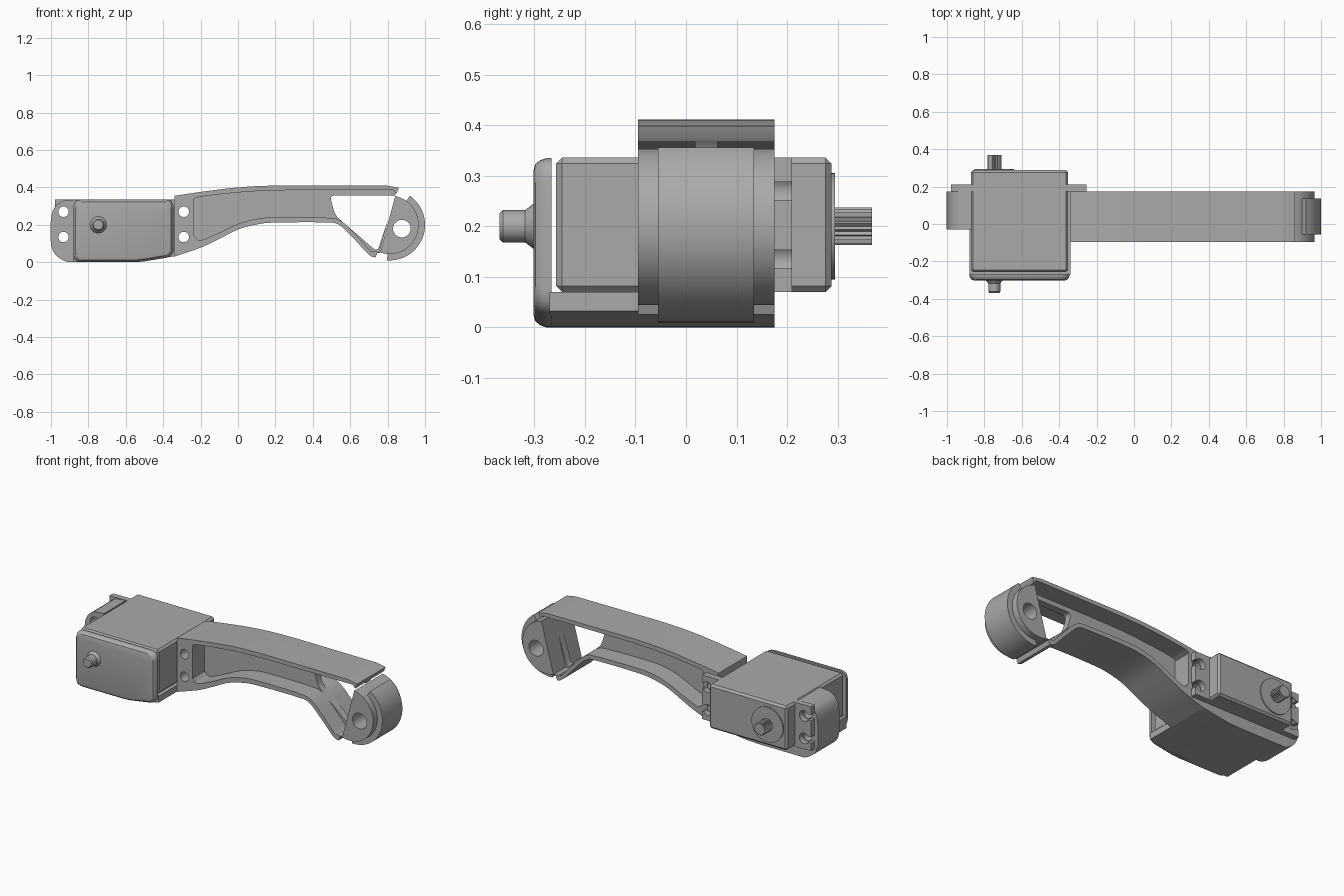
import bpy, bmesh, math
from mathutils import Vector

if "Cube" in bpy.data.objects:
    bpy.data.objects.remove(bpy.data.objects["Cube"], do_unlink=True)

grey = bpy.data.materials.new("plain grey")
grey.use_nodes = True
colour = (0.40, 0.40, 0.40, 1)
grey.diffuse_color = colour
grey.node_tree.nodes["Principled BSDF"].inputs["Base Color"].default_value = colour


def spline(points, steps=6):
    """Smooth curve through the given points."""
    p = [Vector(q) for q in points]
    p = [2 * p[0] - p[1]] + p + [2 * p[-1] - p[-2]]
    out = []
    for a, b, c, d in zip(p, p[1:], p[2:], p[3:]):
        for i in range(steps):
            t = i / steps
            out.append(0.5 * (2 * b + (c - a) * t + (2 * a - 5 * b + 4 * c - d) * t * t
                              + (3 * b - a - 3 * c + d) * t ** 3))
    return [tuple(v) for v in out] + [tuple(points[-1])]


def arc(cx, cz, r, start=0, end=360, n=48):
    count = n if end - start >= 360 else n + 1
    angles = [math.radians(start + (end - start) * i / n) for i in range(count)]
    return [(cx + r * math.cos(a), cz + r * math.sin(a)) for a in angles]


def rounded(points, r, n=5):
    """Polygon with every corner rounded."""
    out = []
    for i, q in enumerate(points):
        c = Vector(q)
        a, b = Vector(points[i - 1]) - c, Vector(points[(i + 1) % len(points)]) - c
        s, e = c + a.normalized() * r, c + b.normalized() * r
        for k in range(n + 1):
            t = k / n
            out.append(tuple(s * (1 - t) ** 2 + c * 2 * t * (1 - t) + e * t * t))
    return out


def loft(name, sections):
    """Solid through a row of (outline, y) sections in the xz plane."""
    bm = bmesh.new()
    rings = [[bm.verts.new((x, y, z)) for x, z in pts] for pts, y in sections]
    for a, b in zip(rings, rings[1:]):
        for i in range(len(a)):
            bm.faces.new((a[i - 1], a[i], b[i], b[i - 1]))
    bm.faces.new(rings[0])
    bm.faces.new(rings[-1])
    bmesh.ops.recalc_face_normals(bm, faces=bm.faces)
    mesh = bpy.data.meshes.new(name)
    bm.to_mesh(mesh)
    bm.free()
    mesh.materials.append(grey)
    ob = bpy.data.objects.new(name, mesh)
    bpy.context.collection.objects.link(ob)
    return ob


def prism(name, pts, y0, y1):
    return loft(name, [(pts, y0), (pts, y1)])


def activate(ob):
    bpy.ops.object.select_all(action='DESELECT')
    ob.select_set(True)
    bpy.context.view_layer.objects.active = ob


def cut(ob, pts, y0=-1, y1=1):
    cutter = prism("cutter", pts, y0, y1)
    mod = ob.modifiers.new("cut", 'BOOLEAN')
    mod.operation, mod.solver, mod.object = 'DIFFERENCE', 'EXACT', cutter
    activate(ob)
    bpy.ops.object.modifier_apply(modifier=mod.name)
    bpy.data.objects.remove(cutter, do_unlink=True)


def bevel(ob, width, segments=1):
    mod = ob.modifiers.new("bevel", 'BEVEL')
    mod.width, mod.segments, mod.limit_method = width, segments, 'ANGLE'
    mod.angle_limit = math.radians(50)
    activate(ob)
    bpy.ops.object.modifier_apply(modifier=mod.name)


def box(x0, x1, z0, z1):
    return [(x0, z0), (x1, z0), (x1, z1), (x0, z1)]


FRONT, BACK = -0.095, 0.175
SCREWS_Z = (0.135, 0.27)

# Arm: I-beam with pockets on both sides of a thin web
top = spline([(-0.34, 0.355), (-0.2, 0.376), (0, 0.4), (0.2, 0.41), (0.5, 0.41), (0.8, 0.409)])
under = spline([(0.735, 0.025), (0.7, 0.04), (0.62, 0.125), (0.54, 0.2), (0.46, 0.213),
                (0.2, 0.212), (0.1, 0.202), (0, 0.175), (-0.1, 0.125), (-0.2, 0.078),
                (-0.34, 0.03)])
arm = prism("arm", top + [(0.86, 0.398), (0.85, 0.372), (0.835, 0.355),
                          (0.757, 0.05), (0.745, 0.05)] + under, FRONT, BACK)
pocket = (spline([(-0.235, 0.325), (-0.215, 0.347), (0, 0.373), (0.2, 0.384), (0.5, 0.386),
                  (0.83, 0.386)])
          + [(0.9, 0.3), (0.8, 0.05)]
          + spline([(0.725, 0.058), (0.705, 0.065), (0.62, 0.158), (0.55, 0.222), (0.47, 0.238),
                    (0.2, 0.24), (0.1, 0.232), (0, 0.205), (-0.1, 0.158), (-0.2, 0.118),
                    (-0.235, 0.14)]))
cut(arm, pocket, -1, 0.018)
cut(arm, pocket, 0.062, 1)
cut(arm, rounded([(0.49, 0.358), (0.845, 0.358), (0.745, 0.055), (0.52, 0.25)], 0.03))
for z in SCREWS_Z:
    cut(arm, arc(-0.29, z, 0.028, n=24))

# Pivot end: wide cheeks clipped by a slanted face, and a larger round pad between
cheeks = [(x, z) for x, z in arc(0.81, 0.2, 0.156, n=96) if x > 0.745 + 0.25 * z]
hub = prism("pivot_hub", cheeks, FRONT, BACK)
pad = prism("pivot_pad", [(0.81, 0.2)] + arc(0.81, 0.2, 0.19, -94, 55, 40), -0.055, 0.135)
for ob in (hub, pad):
    cut(ob, arc(0.876, 0.18, 0.047, n=32))

# Cradle under the motor, with the rounded mount at the far end
floor = [(-0.88, 0.07), (-0.88, 0)] + spline([(-0.6, 0), (-0.5, 0.006), (-0.34, 0.032)])
prism("cradle_floor", floor + [(-0.34, 0.07)], -0.27, BACK)
mount = prism("end_mount", spline([(-0.87, 0), (-0.92, 0.004), (-0.975, 0.04), (-1, 0.1),
                                   (-1, 0.23), (-0.98, 0.295), (-0.94, 0.328)])
              + [(-0.87, 0.335)], -0.03, BACK)
for z in SCREWS_Z:
    cut(mount, arc(-0.933, z, 0.028, n=24))

# Front cover with softened rim, and its pivot pin
def cover_outline(d):
    return rounded([(-0.88 + d, d), (-0.53, d), (-0.345 - d, 0.03 + d),
                    (-0.345 - d, 0.335 - d), (-0.88 + d, 0.335 - d)], 0.045)

loft("front_cover", [(cover_outline(d), y) for d, y in
                     ((0.025, -0.302), (0.012, -0.298), (0.004, -0.288),
                      (0, -0.276), (0, -0.266))])
loft("pivot_pin", [(arc(-0.747, 0.2, r, n=32), y) for r, y in
                   ((0.026, -0.369), (0.032, -0.362), (0.032, -0.318), (0.046, -0.3),
                    (0.046, -0.29))])

# Motor: body, slotted ears, boss and splined shaft
body = prism("motor_body", box(-0.872, -0.352, 0.07, 0.336), -0.257, 0.288)
bevel(body, 0.012)
ears = prism("motor_ears", box(-0.978, -0.255, 0.07, 0.336), BACK, 0.21)
for z in SCREWS_Z:
    for x, end in ((-0.933, -1.1), (-0.29, -0.1)):
        cut(ears, arc(x, z, 0.032, n=24))
        cut(ears, box(min(x, end), max(x, end), z - 0.018, z + 0.018))
prism("motor_boss", arc(-0.747, 0.2, 0.105), 0.28, 0.295)
teeth = 20
spline_gear = [(-0.747 + r * math.cos(a), 0.2 + r * math.sin(a))
               for i in range(teeth * 2)
               for a, r in [(math.pi * i / teeth, 0.038 if i % 2 else 0.032)]]
prism("splined_shaft", spline_gear, 0.28, 0.368)

# Smooth rounded faces, keep edges crisp
for ob in bpy.context.collection.objects:
    if ob.type == 'MESH' and grey.name in ob.data.materials:
        activate(ob)
        bpy.ops.object.shade_smooth_by_angle(angle=math.radians(28))
